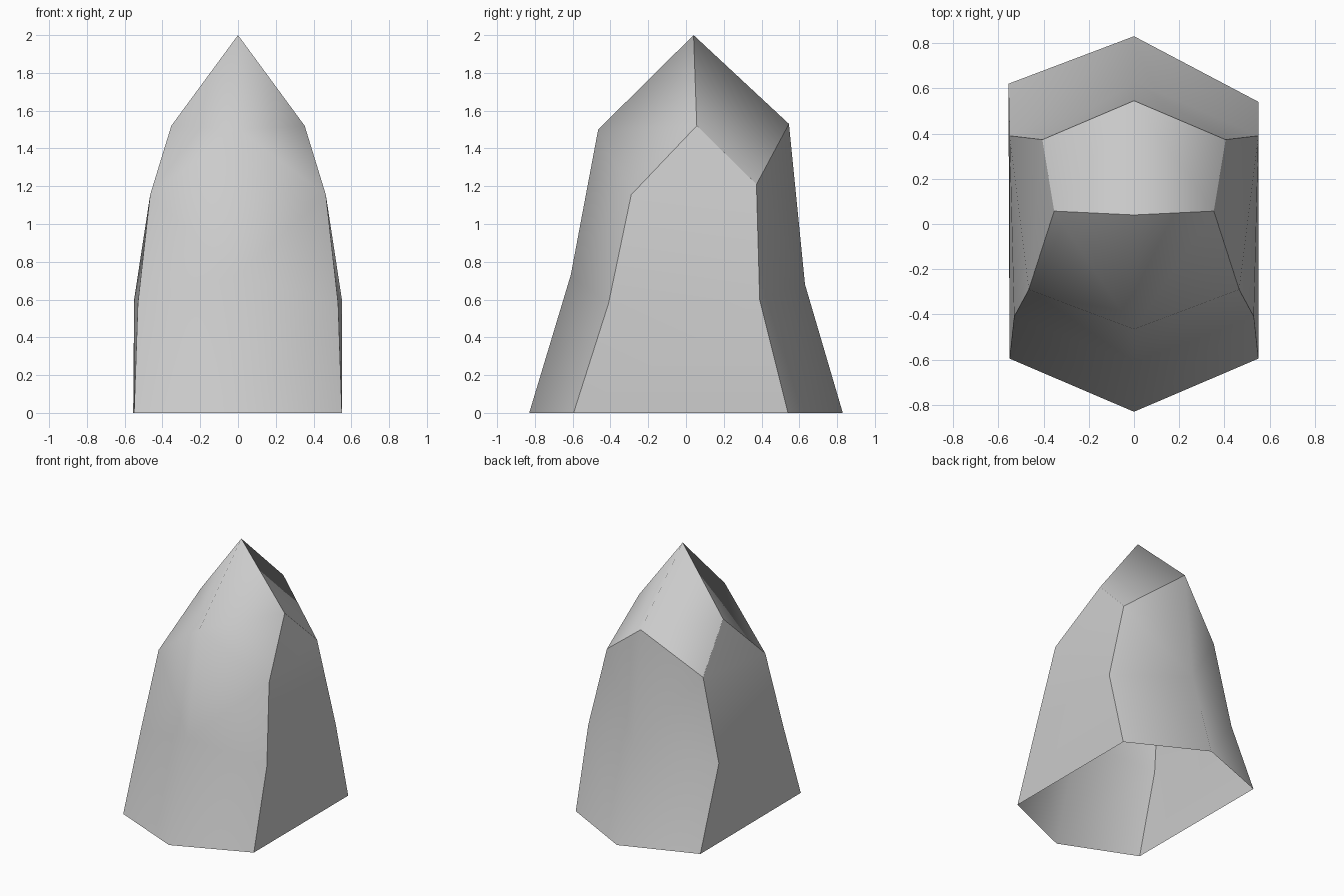
import bpy
import bmesh

cube = bpy.data.objects.get("Cube")
if cube:
    bpy.data.objects.remove(cube, do_unlink=True)

# One plain stone colour
stone = bpy.data.materials.new("stone grey")
stone.use_nodes = True
grey = (0.6, 0.6, 0.6, 1)
stone.diffuse_color = grey
stone.node_tree.nodes["Principled BSDF"].inputs["Base Color"].default_value = grey

# Ridge lines, listed from the ground upwards
apex = (0, 0.04, 2)
front_ridge = [(0, -0.83, 0), (0, -0.61, 0.73), (0, -0.465, 1.5)]
back_ridge = [(0, 0.83, 0), (0, 0.63, 0.68), (0, 0.545, 1.53)]
front_corner = [(0.55, -0.595, 0), (0.53, -0.41, 0.58), (0.465, -0.29, 1.155)]
back_corner = [(0.55, 0.54, 0), (0.55, 0.39, 0.6), (0.405, 0.373, 1.21)]
side_peak = (0.353, 0.057, 1.52)

bm = bmesh.new()
region = bm.faces.layers.int.new("region")
verts = {}


def vert(co):
    if co not in verts:
        verts[co] = bm.verts.new(co)
    return verts[co]


def panel(tag, *points):
    face = bm.faces.new([vert(p) for p in points])
    face[region] = tag
    face.smooth = True


def mirrored(p, side):
    return (p[0] * side if p[0] else 0, p[1], p[2])


FRONT, BACK, CAP = 0, 1, 2
for side in (1, -1):
    flank = 4 + side
    fc = [mirrored(p, side) for p in front_corner]
    bc = [mirrored(p, side) for p in back_corner]
    peak = mirrored(side_peak, side)
    if side < 0:  # this rear corner flares out a little further
        bc[0] = (-0.555, 0.62, 0)

    # Front and back walls
    for i in range(2):
        panel(FRONT, front_ridge[i], fc[i], fc[i + 1], front_ridge[i + 1])
        panel(BACK, back_ridge[i], bc[i], bc[i + 1], back_ridge[i + 1])
    panel(FRONT, front_ridge[2], fc[2], peak, apex)

    # Sloping rear cap
    panel(CAP, back_ridge[2], bc[2], peak, apex)

    # Flat flank
    panel(flank, fc[0], bc[0], bc[1], fc[1])
    panel(flank, fc[1], bc[1], fc[2])
    panel(flank, fc[2], bc[1], bc[2])
    panel(flank, fc[2], bc[2], peak)

bmesh.ops.recalc_face_normals(bm, faces=bm.faces[:])

# Sharp creases only where two regions meet
for edge in bm.edges:
    tags = {face[region] for face in edge.link_faces}
    edge.smooth = len(tags) == 1

mesh = bpy.data.meshes.new("rock_shell")
bm.faces.layers.int.remove(region)
bm.to_mesh(mesh)
bm.free()
mesh.materials.append(stone)
rock = bpy.data.objects.new("rock_shell", mesh)
bpy.context.collection.objects.link(rock)
